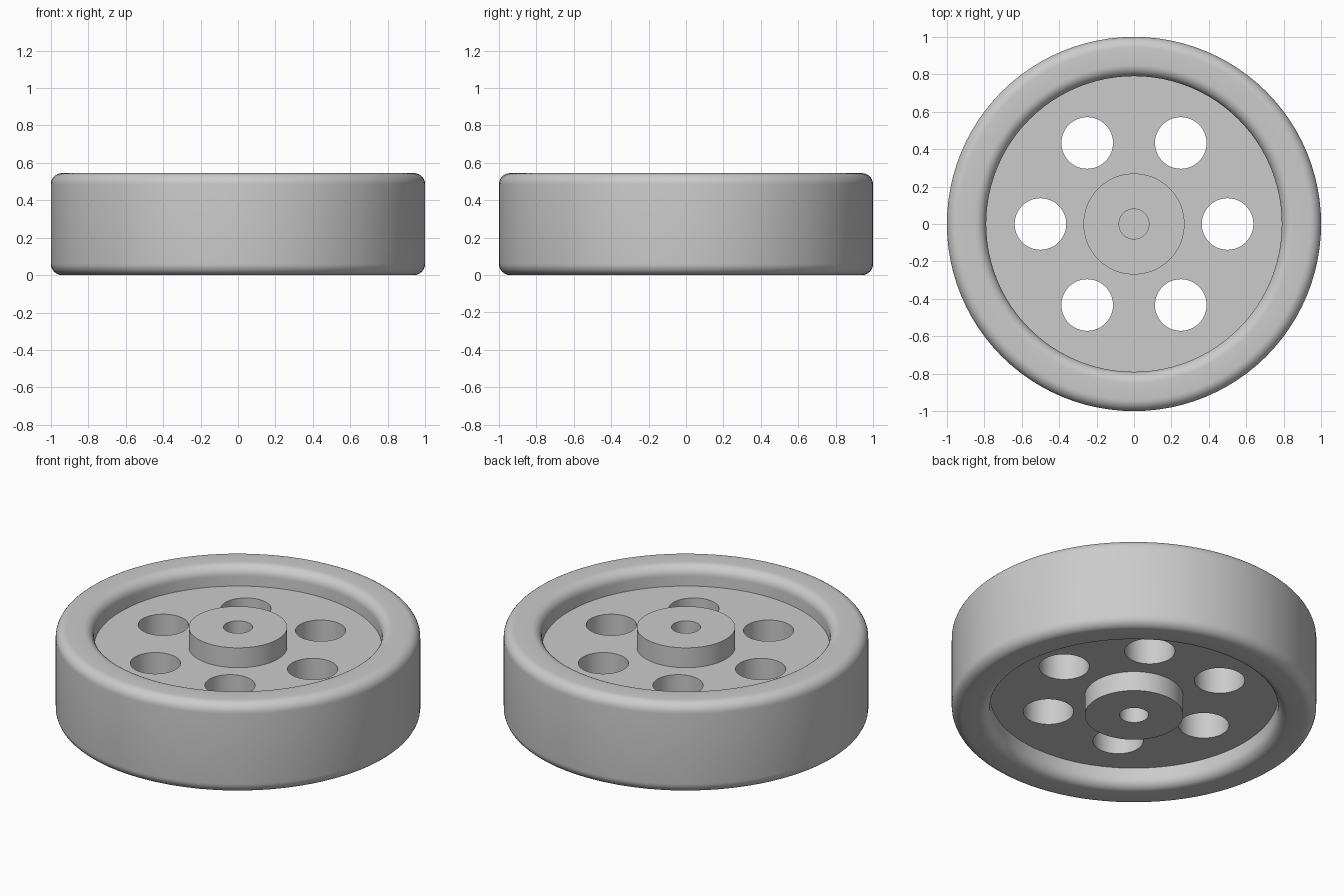
import bpy
import bmesh
from math import sin, cos, pi, radians

HEIGHT = 0.545            # overall width of the wheel
WEB_LOW, WEB_TOP = 0.12, 0.425
OUTER, INNER, FILLET = 1.0, 0.79, 0.06
HUB, BORE = 0.27, 0.08
SEGMENTS = 96

if "Cube" in bpy.data.objects:
    bpy.data.objects.remove(bpy.data.objects["Cube"], do_unlink=True)

grey = bpy.data.materials.new("light grey")
grey.use_nodes = True
colour = (0.6, 0.6, 0.6, 1)
grey.diffuse_color = colour
grey.node_tree.nodes["Principled BSDF"].inputs["Base Color"].default_value = colour


def finish(obj):
    """Smooth the round faces and keep the hard edges sharp."""
    bpy.ops.object.select_all(action="DESELECT")
    obj.select_set(True)
    bpy.context.view_layer.objects.active = obj
    bpy.ops.object.shade_smooth_by_angle(angle=radians(30))


def lathe(name, profile, closed=False):
    """Revolve a (radius, z) profile around the axle."""
    bm = bmesh.new()
    verts = [bm.verts.new((r, 0, z)) for r, z in profile]
    edges = [bm.edges.new(pair) for pair in zip(verts, verts[1:])]
    if closed:
        edges.append(bm.edges.new((verts[-1], verts[0])))
    bmesh.ops.spin(bm, geom=verts + edges, cent=(0, 0, 0), axis=(0, 0, 1),
                   angle=2 * pi, steps=SEGMENTS, use_duplicate=False)
    bmesh.ops.remove_doubles(bm, verts=bm.verts, dist=0.0001)
    bmesh.ops.recalc_face_normals(bm, faces=bm.faces)
    mesh = bpy.data.meshes.new(name)
    bm.to_mesh(mesh)
    bm.free()
    mesh.materials.append(grey)
    obj = bpy.data.objects.new(name, mesh)
    bpy.context.collection.objects.link(obj)
    return obj


def cylinder(name, radius, low, top, x=0, y=0, sides=SEGMENTS):
    bpy.ops.mesh.primitive_cylinder_add(vertices=sides, radius=radius, depth=top - low,
                                        location=(x, y, (low + top) / 2))
    obj = bpy.context.object
    obj.name = name
    obj.data.materials.append(grey)
    return obj


def arc(r, z, start, steps=8):
    """Quarter turn, clockwise, for a rounded rim corner."""
    return [(r + FILLET * cos(a), z + FILLET * sin(a))
            for a in (start - pi / 2 * i / steps for i in range(steps + 1))]


# Rim with rounded lips
high, low = HEIGHT - FILLET, FILLET
near, far = INNER + FILLET, OUTER - FILLET
rim = lathe("rim", arc(near, high, pi) + arc(far, high, pi / 2)
            + arc(far, low, 0) + arc(near, low, -pi / 2), closed=True)
finish(rim)

# Web with six round openings
web = cylinder("web", INNER, WEB_LOW, WEB_TOP)
for i in range(6):
    a = i * pi / 3
    cutter = cylinder("opening_cutter", 0.138, -0.1, HEIGHT + 0.1,
                      0.5 * cos(a), 0.5 * sin(a), 48)
    cutter.hide_render = True
    cut = web.modifiers.new("opening", "BOOLEAN")
    cut.operation = "DIFFERENCE"
    cut.solver = "EXACT"
    cut.object = cutter
    bpy.context.view_layer.objects.active = web
    bpy.ops.object.modifier_apply(modifier=cut.name)
    bpy.data.objects.remove(cutter, do_unlink=True)
finish(web)

# Hub bosses, each with a blind axle bore ending at the web
for name, base, face in (("top_hub", WEB_TOP, HEIGHT), ("bottom_hub", WEB_LOW, 0)):
    hub = lathe(name, [(HUB, base), (HUB, face), (BORE, face), (BORE, base)], closed=True)
    finish(hub)
